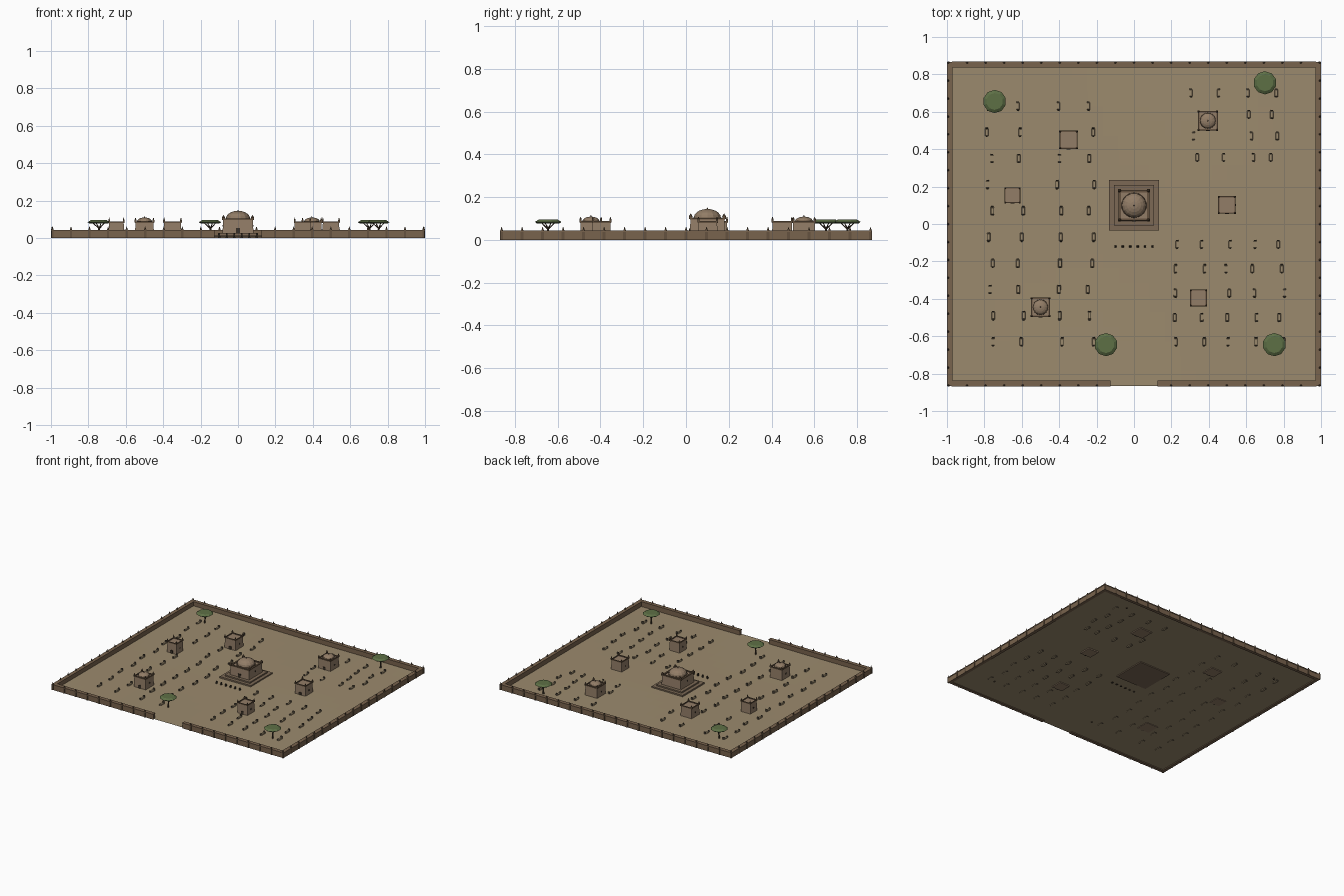
import bpy, bmesh, math, random
from mathutils import Matrix, Vector

if "Cube" in bpy.data.objects:
    bpy.data.objects.remove(bpy.data.objects["Cube"])
random.seed(4)


def mat(name, c):
    m = bpy.data.materials.new(name)
    m.diffuse_color = (*c, 1)
    m.use_nodes = True
    m.node_tree.nodes["Principled BSDF"].inputs["Base Color"].default_value = m.diffuse_color
    return m


SAND = mat("sand", (0.33, 0.255, 0.155))
WALL = mat("wall_mud", (0.19, 0.125, 0.075))
TRIM = mat("trim_mud", (0.13, 0.085, 0.05))
CLAY = mat("clay", (0.29, 0.205, 0.135))
STEP = mat("step_stone", (0.2, 0.14, 0.09))
DARK = mat("dark", (0.04, 0.03, 0.02))
STONE = mat("grave_stone", (0.1, 0.08, 0.055))
BARK = mat("bark", (0.07, 0.05, 0.03))
LEAF = mat("leaf", (0.11, 0.16, 0.06))


def finish(bm, name, m, smooth=False):
    me = bpy.data.meshes.new(name)
    bm.to_mesh(me)
    bm.free()
    ob = bpy.data.objects.new(name, me)
    bpy.context.collection.objects.link(ob)
    me.materials.append(m)
    for p in me.polygons:
        p.use_smooth = smooth
    return ob


def box(bm, x, y, z0, z1, hx, hy, top=1.0):
    """Box with half sizes hx, hy; top scales the upper face."""
    vs = bmesh.ops.create_cube(bm, size=2)["verts"]
    for v in vs:
        k = top if v.co.z > 0 else 1
        v.co = (x + v.co.x * hx * k, y + v.co.y * hy * k, z1 if v.co.z > 0 else z0)


def cone(bm, x, y, z0, z1, r0, r1, n=6):
    bmesh.ops.create_cone(bm, cap_ends=True, segments=n, radius1=r0, radius2=r1, depth=z1 - z0,
                          matrix=Matrix.Translation((x, y, (z0 + z1) / 2)))


def rod(bm, a, b, r0, r1, n=5):
    a, b = Vector(a), Vector(b)
    d = b - a
    M = Matrix.Translation((a + b) / 2) @ d.to_track_quat('Z', 'Y').to_matrix().to_4x4()
    bmesh.ops.create_cone(bm, cap_ends=True, segments=n, radius1=r0, radius2=r1, depth=d.length, matrix=M)


def frame(bm, x, y, z0, z1, h, t):
    """Square parapet ring."""
    for s in (-1, 1):
        box(bm, x + s * (h - t / 2), y, z0, z1, t / 2, h)
        box(bm, x, y + s * (h - t / 2), z0, z1, h - t, t / 2)


def dome(name, x, y, z, r, h, n=14):
    bm = bmesh.new()
    rings = 5
    prev = None
    for i in range(rings):
        a = math.pi / 2 * i / rings
        ring = [bm.verts.new((x + r * math.cos(a) * math.cos(2 * math.pi * k / n),
                              y + r * math.cos(a) * math.sin(2 * math.pi * k / n),
                              z + h * math.sin(a))) for k in range(n)]
        if prev:
            for k in range(n):
                bm.faces.new((prev[k], prev[(k + 1) % n], ring[(k + 1) % n], ring[k]))
        prev = ring
    tip = bm.verts.new((x, y, z + h))
    for k in range(n):
        bm.faces.new((prev[k], prev[(k + 1) % n], tip))
    finish(bm, name, CLAY)
    bm = bmesh.new()
    cone(bm, x, y, z + h - 0.002, z + h + 0.007, 0.004, 0.001)
    finish(bm, name + "_finial", TRIM)


# Gently rolling ground
bm = bmesh.new()
bmesh.ops.create_grid(bm, x_segments=24, y_segments=22, size=1)
for v in bm.verts:
    x, y = v.co.x, v.co.y * 0.865
    v.co = (x * 0.995, y, 0.006 + 0.003 * math.sin(3.1 * x + 1.3 * y) * math.cos(2.3 * y - x))
finish(bm, "ground", SAND)

# Perimeter wall: (centre x, centre y, half x, half y)
wall, cope, posts = bmesh.new(), bmesh.new(), bmesh.new()
runs = [(-0.985, 0, 0.012, 0.865), (0.985, 0, 0.012, 0.865), (0, 0.853, 0.973, 0.012),
        (-0.55, -0.853, 0.425, 0.012), (0.55, -0.853, 0.425, 0.012)]
for x, y, hx, hy in runs:
    box(wall, x, y, 0, 0.037, hx, hy)
    box(cope, x, y, 0.037, 0.043, hx + (0.003 if hx < hy else 0), hy + (0.003 if hy < hx else 0))
finish(wall, "perimeter_wall", WALL)
finish(cope, "wall_coping", WALL)


# Buttresses with pointed tips
def post(x, y):
    box(posts, x, y, 0, 0.045, 0.006, 0.006)
    cone(posts, x, y, 0.045, 0.06, 0.006, 0.001, 5)


for i in range(21):
    x = -0.992 + 1.984 * i / 20
    post(x, 0.863)
    if abs(x) > 0.12:
        post(x, -0.863)
for i in range(1, 18):
    for s in (-1, 1):
        post(s * 0.994, -0.863 + 1.726 * i / 18)
finish(posts, "wall_posts", TRIM)


# Building: tapered body, parapet, corner horns, door, optional dome
def building(name, x, y, h, z0, z1, domed, rise=0.02):
    t = 0.95
    bm = bmesh.new()
    box(bm, x, y, z0, z1 - 0.006, h, h, t)
    finish(bm, name + "_body", CLAY)
    bm = bmesh.new()
    frame(bm, x, y, z1 - 0.008, z1, h * t + 0.003, h * 0.15)
    finish(bm, name + "_parapet", TRIM)
    bm = bmesh.new()
    for sx in (-1, 1):
        for sy in (-1, 1):
            cx, cy = x + sx * h * 0.94, y + sy * h * 0.94
            box(bm, cx, cy, z1 - 0.006, z1 + 0.007, h * 0.1, h * 0.1)
            cone(bm, cx, cy, z1 + 0.007, z1 + 0.02, h * 0.11, 0.001, 6)
    finish(bm, name + "_horns", TRIM)
    bm = bmesh.new()
    dw = 0.011
    box(bm, x, y - h + 0.001, z0, z0 + 0.028, dw, 0.004)
    for s in (-1, 1):
        box(bm, x + s * h * 0.98, y, z0 + 0.035, z0 + 0.045, 0.002, 0.005)
    finish(bm, name + "_openings", DARK)
    if domed:
        r = h * 0.78
        bm = bmesh.new()
        cone(bm, x, y, z1 - 0.008, z1 + 0.002, r * 1.05, r * 1.02, 14)
        finish(bm, name + "_drum", TRIM)
        dome(name + "_dome", x, y, z1 + 0.001, r, rise)


# Central shrine on a stepped platform
bm = bmesh.new()
box(bm, 0, 0.1, 0, 0.017, 0.134, 0.134)
box(bm, 0, 0.1, 0.017, 0.027, 0.108, 0.108)
finish(bm, "shrine_platform", STEP)
building("shrine", 0, 0.1, 0.083, 0.025, 0.103, True, 0.041)

houses = [(-0.35, 0.45, 0.048, 0), (0.395, 0.552, 0.053, 1), (-0.65, 0.153, 0.041, 0),
          (0.497, 0.102, 0.046, 0), (0.345, -0.395, 0.044, 0), (-0.5, -0.445, 0.051, 1)]
for i, (x, y, h, d) in enumerate(houses):
    building("house_%d" % (i + 1), x, y, h, 0, 0.088, d, 0.02)

# Row of offering posts before the shrine
bm = bmesh.new()
for i in range(6):
    box(bm, -0.1 + 0.04 * i, -0.12, 0, 0.024, 0.006, 0.006, 0.6)
finish(bm, "offering_posts", DARK)

# Flat-topped trees
trees = [(-0.745, 0.655), (0.7, 0.755), (-0.15, -0.645), (0.75, -0.645)]
trunk, leaf = bmesh.new(), bmesh.new()
for x, y in trees:
    rod(trunk, (x, y, 0), (x + 0.003, y, 0.055), 0.007, 0.005, 6)
    for k in range(4):
        a = math.pi / 2 * k + 0.4
        rod(trunk, (x + 0.003, y, 0.05), (x + 0.034 * math.cos(a), y + 0.034 * math.sin(a), 0.08), 0.004, 0.002)
    cone(leaf, x, y, 0.077, 0.084, 0.052, 0.062, 10)
    cone(leaf, x, y, 0.084, 0.095, 0.062, 0.045, 10)
finish(trunk, "tree_trunks", BARK)
finish(leaf, "tree_canopies", LEAF)

# Grave fields: low mounds with head and foot stones
mound, stone = bmesh.new(), bmesh.new()
fields = [([-0.77, -0.605, -0.4, -0.23], [0.63 - 0.14 * i for i in range(10)]),
          ([0.23, 0.365, 0.51, 0.65, 0.785], [-0.11 - 0.13 * i for i in range(5)]),
          ([0.32, 0.47, 0.62, 0.75], [0.7 - 0.115 * i for i in range(4)])]
for xs, ys in fields:
    for y in ys:
        for x in xs:
            gx = x + random.uniform(-0.02, 0.02)
            if any(abs(gx - h[0]) < h[2] + 0.02 and abs(y - h[1]) < h[2] + 0.03 for h in houses):
                continue
            if any(math.hypot(gx - t[0], y - t[1]) < 0.03 for t in trees):
                continue
            box(mound, gx, y, 0.001, 0.013, 0.01, 0.023, 0.7)
            box(stone, gx, y + 0.022, 0.001, 0.024, 0.007, 0.003, 0.85)
            box(stone, gx, y - 0.022, 0.001, 0.018, 0.005, 0.003, 0.85)
finish(mound, "grave_mounds", SAND)
finish(stone, "grave_stones", STONE)
